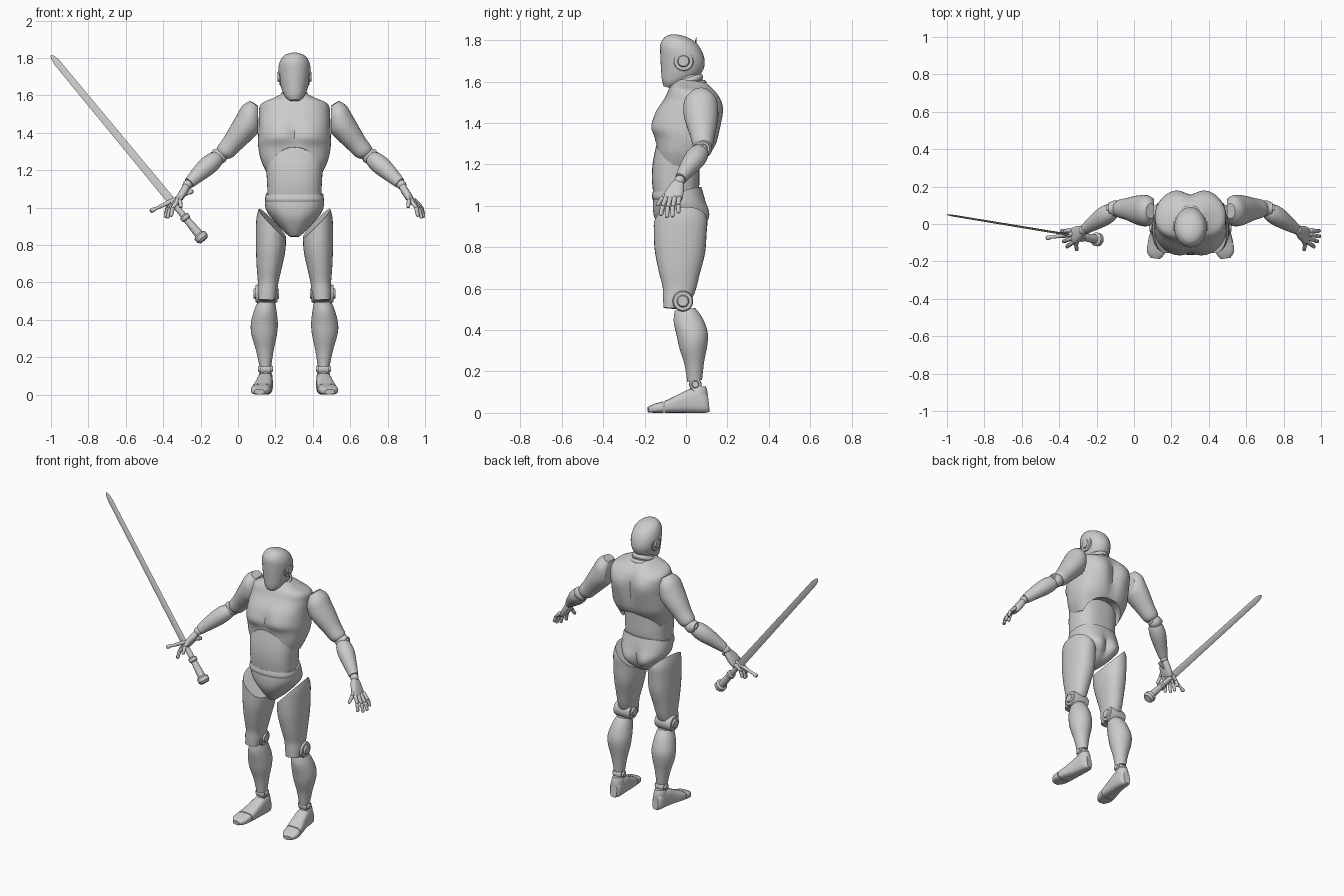
import bpy, bmesh, math
from mathutils import Vector

if "Cube" in bpy.data.objects:
    bpy.data.objects.remove(bpy.data.objects["Cube"])

CENTRE = 0.302          # the figure stands off-centre; the sword balances it
X, Y, Z = Vector((1, 0, 0)), Vector((0, 1, 0)), Vector((0, 0, 1))

grey = bpy.data.materials.new("plain_grey")
grey.use_nodes = True
grey.diffuse_color = (.6, .6, .6, 1)
grey.node_tree.nodes["Principled BSDF"].inputs["Base Color"].default_value = grey.diffuse_color


def make(name, bm):
    """Turn a bmesh into a grey object."""
    bmesh.ops.recalc_face_normals(bm, faces=bm.faces)
    mesh = bpy.data.meshes.new(name)
    bm.to_mesh(mesh)
    bm.free()
    mesh.materials.append(grey)
    ob = bpy.data.objects.new(name, mesh)
    bpy.context.collection.objects.link(ob)
    return ob


def spline(p, q, r, s, t):
    """Catmull-Rom blend of four stations."""
    return [.5 * (2 * b + (c - a) * t + (2 * a - 5 * b + 4 * c - d) * t * t
                  + (3 * b - a - 3 * c + d) * t ** 3) for a, b, c, d in zip(p, q, r, s)]


def loft(name, stations, ref=X, n=32, sub=4, power=2):
    """Skin oval rings (x, y, z, half width along ref, other half width)."""
    w = (Vector(stations[-1][:3]) - Vector(stations[0][:3])).normalized()
    u = (ref - w * ref.dot(w)).normalized()
    v = w.cross(u)
    ext = [stations[0], *stations, stations[-1]]
    rows = [spline(*ext[i:i + 4], k / sub) for i in range(len(stations) - 1) for k in range(sub)]
    rows.append(stations[-1])
    bm = bmesh.new()
    rings = []
    for x, y, z, a, b in rows:
        ring = []
        for i in range(n):
            c, s = math.cos(math.tau * i / n), math.sin(math.tau * i / n)
            c = math.copysign(abs(c) ** (2 / power), c)
            s = math.copysign(abs(s) ** (2 / power), s)
            ring.append(bm.verts.new(Vector((x, y, z)) + u * a * c + v * b * s))
        rings.append(ring)
    for lo, hi in zip(rings, rings[1:]):
        for i in range(n):
            j = (i + 1) % n
            bm.faces.new((lo[i], lo[j], hi[j], hi[i]))
    bm.faces.new(rings[0])
    bm.faces.new(rings[-1])
    return make(name, bm)


def ball(name, centre, radius):
    bm = bmesh.new()
    bmesh.ops.create_uvsphere(bm, u_segments=24, v_segments=14, radius=radius)
    bmesh.ops.translate(bm, verts=bm.verts, vec=centre)
    return make(name, bm)


def disc(name, centre, radius, half):
    """Round joint cover lying across x, with a raised button."""
    x, y, z = centre
    outline = [(-half - .01, .5), (-half, .6), (-half, .9), (-half + .01, 1),
               (half - .01, 1), (half, .9), (half, .6), (half + .01, .5)]
    return loft(name, [(x + d, y, z, radius * k, radius * k) for d, k in outline], Y, 28, 1)


def trim(ob, point, normal):
    """Cut away everything on the normal side and close the cut."""
    bm = bmesh.new()
    bm.from_mesh(ob.data)
    cut = bmesh.ops.bisect_plane(bm, geom=bm.verts[:] + bm.edges[:] + bm.faces[:],
                                 plane_co=point, plane_no=normal, clear_outer=True)
    edges = [e for e in cut["geom_cut"] if isinstance(e, bmesh.types.BMEdge)]
    bmesh.ops.contextual_create(bm, geom=edges)
    bm.to_mesh(ob.data)
    bm.free()


def bulge(ob, centre, size, push):
    """Soft push on the surface, fading with distance, on both sides of x = 0."""
    for vert in ob.data.vertices:
        p = Vector((abs(vert.co.x), vert.co.y, vert.co.z))
        d = sum(((a - b) / s) ** 2 for a, b, s in zip(p, centre, size))
        vert.co += Vector(push) * math.exp(-d)


# Head and neck
head = loft("head", [(0, -.088, 1.572, .025, .02), (0, -.068, 1.595, .05, .05),
                     (0, -.034, 1.64, .071, .09), (0, -.018, 1.70, .084, .11),
                     (0, -.019, 1.755, .085, .108), (0, -.019, 1.797, .068, .082),
                     (0, -.019, 1.817, .038, .045), (0, -.019, 1.823, .008, .01)])
ear = disc("ear_discs", (0, -.012, 1.70), .05, .08)
neck = loft("neck", [(0, .035, 1.53, .075, .08), (0, .012, 1.59, .066, .07),
                     (0, -.005, 1.65, .06, .065)])
collars = [loft(f"neck_collar_{k}", [(0, y, z, r - .008, r), (0, y - .003, z + .008, r, r + .008),
                                     (0, y - .007, z + .02, r, r + .008),
                                     (0, y - .01, z + .028, r - .008, r)], sub=2)
           for k, (y, z, r) in enumerate([(.022, 1.555, .078), (.011, 1.587, .072)])]

# Chest shell with an arched lower edge
chest = loft("chest", [(0, -.03, 1.19, .15, .115), (0, -.02, 1.25, .178, .128),
                       (0, -.004, 1.31, .192, .148), (0, -.002, 1.36, .195, .163),
                       (0, .012, 1.43, .192, .162), (0, .035, 1.50, .19, .14),
                       (0, .038, 1.55, .18, .12), (0, .035, 1.582, .115, .095),
                       (0, .03, 1.605, .07, .07)], n=64, sub=5, power=2.5)
bulge(chest, (0, -.165, 1.40), (.025, .1, .07), (0, .014, 0))
bulge(chest, (.09, -.15, 1.375), (.07, .08, .05), (0, -.01, 0))
bulge(chest, (0, .17, 1.42), (.035, .1, .14), (0, -.022, 0))
bulge(chest, (.10, .17, 1.47), (.06, .08, .07), (0, .012, 0))
arch = loft("arch_cutter", [(0, -.25, 1.185, .135, .145), (0, -.1, 1.185, .135, .135),
                            (0, .25, 1.185, .14, .06)], n=48, sub=1)
arch.hide_render = True
mod = chest.modifiers.new("arch", "BOOLEAN")
mod.operation, mod.object = "DIFFERENCE", arch
bpy.context.view_layer.objects.active = chest
bpy.ops.object.modifier_apply(modifier="arch")
bpy.data.objects.remove(arch)

# Abdomen and pelvis
abdomen = loft("abdomen", [(0, -.05, 1.05, .143, .108), (0, -.05, 1.12, .146, .115),
                           (0, -.048, 1.20, .15, .113), (0, -.04, 1.28, .15, .105),
                           (0, -.03, 1.34, .13, .10)], power=2.6, n=48)
pelvis = loft("pelvis", [(0, -.06, .845, .025, .035), (0, -.035, .875, .06, .085),
                         (0, -.027, .93, .11, .125), (0, -.025, .98, .148, .135),
                         (0, -.03, 1.03, .158, .128), (0, -.04, 1.10, .15, .115)],
              power=2.3, n=48)
bulge(pelvis, (0, .11, .95), (.025, .1, .07), (0, -.025, 0))
bulge(pelvis, (.075, .09, .94), (.05, .07, .05), (0, .015, 0))
trim(pelvis, (0, -.05, 1.065), (0, -.25, 1))
belt = loft("waist_ring", [(0, -.048, z, a, a - .04) for z, a in
                           [(1.03, .152), (1.045, .157), (1.07, .152)]], power=2.4, n=48)

left = []

# Thigh, knee and calf
thigh = loft("thigh", [(.128, -.03, 1.02, .055, .10), (.124, -.026, .95, .078, .128),
                       (.126, -.028, .88, .08, .128), (.127, -.03, .78, .079, .122),
                       (.135, -.033, .68, .067, .10), (.141, -.033, .60, .055, .08),
                       (.145, -.045, .55, .052, .066), (.148, -.073, .505, .042, .036)], power=2.2)
trim(thigh, (.058, 0, .86), (-.72, -.1, .70))
knee = disc("knee_joint", (.15, -.015, .54), .05, .058)
calf = loft("calf", [(.15, -.005, .50, .044, .05), (.156, .01, .45, .06, .07),
                     (.161, .03, .38, .072, .075), (.162, .036, .32, .068, .068),
                     (.159, .04, .24, .048, .048), (.156, .042, .155, .032, .036)])
ankle = disc("ankle_joint", (.155, .045, .138), .03, .03)
left += [thigh, knee, calf, ankle]

# Foot, split at the toes
foot_shape = [(.153, .108, .045, .022, .04), (.154, .085, .053, .036, .053),
              (.157, .03, .058, .042, .058), (.163, -.02, .048, .045, .048),
              (.175, -.09, .031, .051, .031), (.185, -.15, .022, .049, .022),
              (.188, -.183, .015, .026, .013)]
for name, y, side in (("foot", -.104, -1), ("toes", -.109, 1)):
    part = loft(name, foot_shape, power=3)
    trim(part, (0, y, 0), (0, side, 0))
    left.append(part)
left.append(loft("heel_cuff", [(.155, .058, .05, .038, .05), (.155, .058, .10, .037, .046),
                               (.155, .06, .128, .028, .036)]))

# Shoulder, elbow and forearm
arm = loft("upper_arm", [(.213, .07, 1.555, .04, .03), (.228, .07, 1.512, .077, .06),
                         (.25, .072, 1.45, .084, .073), (.286, .076, 1.40, .076, .067),
                         (.332, .08, 1.342, .06, .056), (.37, .082, 1.298, .05, .05),
                         (.384, .083, 1.28, .036, .036)], Y)
trim(arm, (.196, 0, 1.4), (-1, 0, 0))
elbow = ball("elbow_ball", (.402, .083, 1.275), .043)
elbow_cap = disc("elbow_joint", (.403, .083, 1.278), .034, .036)
forearm = loft("forearm", [(.405, .078, 1.272, .034, .034), (.43, .062, 1.252, .048, .047),
                           (.468, .038, 1.22, .051, .05), (.518, .004, 1.175, .04, .041),
                           (.563, -.026, 1.132, .028, .03)], Y)
wrist = ball("wrist_ball", (.572, -.031, 1.122), .026)
left += [arm, elbow, elbow_cap, forearm, wrist]

# Hand with jointed fingers
left.append(loft("palm", [(.575, -.033, 1.118, .022, .018), (.59, -.044, 1.09, .036, .021),
                          (.612, -.058, 1.055, .045, .02), (.628, -.066, 1.03, .042, .016)],
                 Y, power=2.6))
tips = [(.66, -.122, .952), (.68, -.093, .942), (.692, -.066, .946), (.69, -.036, .965)]
fingers = [("finger_%d" % k, Vector((.622 + k * .006, -.096 + k * .021, 1.04)), Vector(tip))
           for k, tip in enumerate(tips)]
fingers.append(("thumb", Vector((.598, -.075, 1.075)), Vector((.607, -.14, 1.0))))
for name, base, tip in fingers:
    bend = base.lerp(tip, .52) + Vector((.01, -.004, .004))
    for part, a, b, r in (("lower", base, bend, .0125), ("upper", bend, tip, .0115)):
        rows = [(*a.lerp(b, t), r * k, r * k) for t, k in
                ((-.08, .5), (.05, 1), (.5, .88), (.88, .85), (1, .4))]
        left.append(loft(f"{name}_{part}", rows, Y, 12, 2))

# Mirror the limbs, then move the figure to its place
right = []
for ob in left:
    twin = ob.copy()
    twin.data = ob.data.copy()
    bpy.context.collection.objects.link(twin)
    for vert in twin.data.vertices:
        vert.co.x *= -1
    twin.data.flip_normals()
    twin.name, ob.name = "right_" + ob.name, "left_" + ob.name
    right.append(twin)
body = [head, ear, neck, *collars, chest, abdomen, pelvis, belt, *left, *right]
for ob in body:
    ob.location.x = CENTRE

# Sword held in the right hand
tip, end = Vector((-1, .05, 1.815)), Vector((-.182, -.085, .825))
blade = loft("sword_blade", [(*tip.lerp(end, t), a, a * .28) for t, a in
                             ((0, .003), (.012, .012), (.04, .018), (.8, .022))], n=4, sub=1)
hilt = loft("sword_hilt", [(*tip.lerp(end, t), r, r) for t, r in
                           ((.79, .015), (.865, .017), (.87, .026), (.885, .026), (.89, .019),
                            (.965, .024), (.972, .036), (.99, .036), (1, .026))], n=24, sub=1)
a, b = Vector((-.47, -.075, .98)), Vector((-.24, -.04, 1.09))
guard = loft("sword_guard", [(*a.lerp(b, t), r, r) for t, r in
                             ((0, .006), (.02, .012), (.08, .012), (.12, .008), (.4, .012),
                              (.6, .012), (.88, .008), (.92, .012), (.98, .012), (1, .006))],
             Y, 16, 1)

# Smooth shading with sharp creases
bpy.ops.object.select_all(action="DESELECT")
for ob in [*body, blade, hilt, guard]:
    ob.select_set(True)
bpy.context.view_layer.objects.active = chest
bpy.ops.object.shade_smooth_by_angle(angle=math.radians(35))
